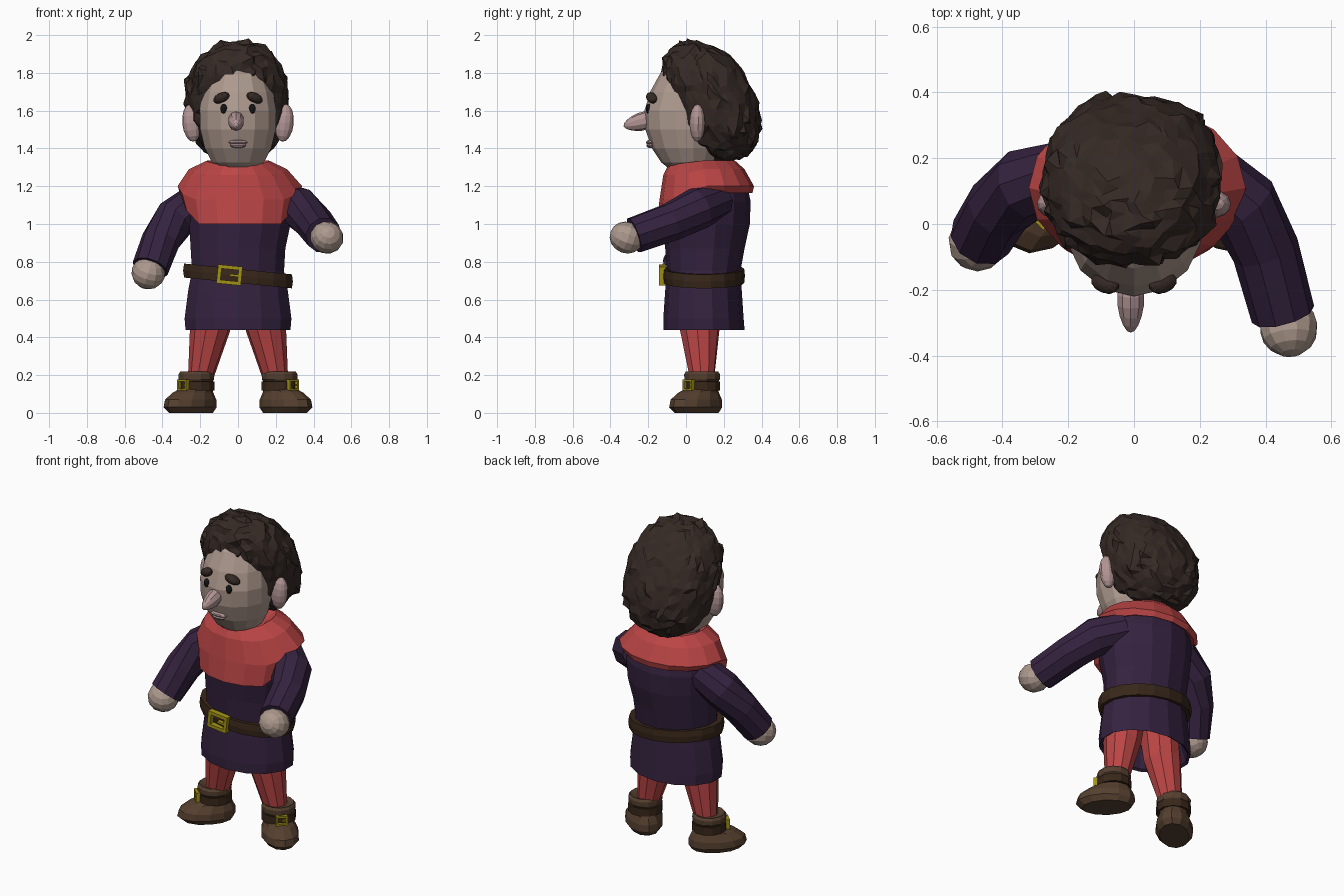
import bpy, bmesh, math, random
from mathutils import Vector, Matrix, Euler

if "Cube" in bpy.data.objects:
    bpy.data.objects.remove(bpy.data.objects["Cube"])

random.seed(4)


def mat(name, rgb):
    m = bpy.data.materials.new(name)
    m.diffuse_color = (*rgb, 1)
    m.use_nodes = True
    m.node_tree.nodes["Principled BSDF"].inputs["Base Color"].default_value = m.diffuse_color
    return m


SKIN = mat("skin", (.42, .32, .27))
PINK = mat("pink_skin", (.45, .30, .30))
HAIR = mat("hair", (.035, .022, .018))
BLACK = mat("black", (.008, .007, .007))
RED = mat("red_cloth", (.50, .06, .06))
PURPLE = mat("purple_cloth", (.035, .016, .05))
BELT = mat("belt_leather", (.04, .02, .01))
SHOE = mat("shoe_leather", (.09, .05, .028))
GOLD = mat("gold", (.36, .29, .008))


def finish(bm, name, material, matrix=None):
    bmesh.ops.recalc_face_normals(bm, faces=bm.faces)
    if matrix:
        bm.transform(matrix)
    me = bpy.data.meshes.new(name)
    bm.to_mesh(me)
    bm.free()
    me.materials.append(material)
    ob = bpy.data.objects.new(name, me)
    bpy.context.collection.objects.link(ob)
    return ob


def skin_rings(bm, rings, cap):
    n = len(rings[0])
    vs = [[bm.verts.new(p) for p in r] for r in rings]
    for a, b in zip(vs, vs[1:]):
        for i in range(n):
            bm.faces.new((a[i], a[(i + 1) % n], b[(i + 1) % n], b[i]))
    if cap:
        bm.faces.new(vs[0])
        bm.faces.new(vs[-1])


def loft(name, rings, material, n=12, cap=True, slope=0, matrix=None):
    """Ring: centre x, half width, front y, back y, front z, (back z)."""
    bm = bmesh.new()
    out = []
    for cx, rx, yf, yb, zf, *zb in rings:
        zb = zb[0] if zb else zf
        pts = []
        for i in range(n):
            a = 2 * math.pi * i / n
            c = math.cos(a)
            x = cx + rx * math.sin(a)
            y = (yf + yb) / 2 - (yb - yf) / 2 * c
            f = min(1, max(0, 1.5 * c))
            pts.append((x, y, zb + (zf - zb) * f + slope * x))
        out.append(pts)
    skin_rings(bm, out, cap)
    return finish(bm, name, material, matrix)


def tube(name, path, material, n=10):
    """Path point: x, y, z, radius."""
    bm = bmesh.new()
    pts = [Vector(p[:3]) for p in path]
    out = []
    for i, p in enumerate(pts):
        d = pts[min(i + 1, len(pts) - 1)] - pts[max(i - 1, 0)]
        q = d.to_track_quat('Z', 'Y')
        r = path[i][3]
        out.append([p + q @ Vector((r * math.cos(t), r * math.sin(t), 0))
                    for t in (2 * math.pi * k / n for k in range(n))])
    skin_rings(bm, out, True)
    return finish(bm, name, material)


def ball(name, loc, rad, material, rot=(0, 0, 0), seg=12, rings=8):
    bm = bmesh.new()
    bmesh.ops.create_uvsphere(bm, u_segments=seg, v_segments=rings, radius=1)
    return finish(bm, name, material, Matrix.LocRotScale(Vector(loc), Euler(rot), Vector(rad)))


def buckle(name, w, h, bar, depth, matrix):
    bm = bmesh.new()
    for x, z, sx, sz in ((0, h / 2, w + bar, bar), (0, -h / 2, w + bar, bar),
                         (-w / 2, 0, bar, h), (w / 2, 0, bar, h), (w * .25, 0, w * .5, bar * .6)):
        bmesh.ops.create_cube(bm, size=1, matrix=Matrix.LocRotScale(
            Vector((x, 0, z)), None, Vector((sx, depth, sz))))
    return finish(bm, name, GOLD, matrix)


# Head and face
loft("head", [(0, .07, -.06, .10, 1.27), (0, .14, -.13, .15, 1.325), (0, .18, -.18, .18, 1.40),
              (0, .205, -.215, .2, 1.50), (0, .208, -.22, .2, 1.60), (0, .19, -.19, .2, 1.70),
              (0, .155, -.135, .18, 1.80), (0, .09, -.07, .14, 1.86)], SKIN, n=14)
bm = bmesh.new()
bmesh.ops.create_uvsphere(bm, u_segments=10, v_segments=8, radius=1)
for v in bm.verts:   # nose narrows towards its tip (+z), then is turned to face forward
    k = 1 - .25 * v.co.z
    v.co.x *= k
    v.co.y *= k
finish(bm, "nose", PINK, Matrix.LocRotScale(
    Vector((-.01, -.245, 1.54)), Euler((math.pi / 2 + .25, 0, 0)), Vector((.042, .048, .088))))
ball("upper_lip", (0, -.19, 1.432), (.055, .022, .013), PINK, seg=10, rings=6)
ball("lower_lip", (0, -.188, 1.416), (.045, .022, .014), PINK, seg=10, rings=6)
for s, side in ((-1, "right"), (1, "left")):
    ball(side + "_eye", (s * .076, -.198, 1.61), (.019, .015, .026), BLACK, seg=10)
    ball(side + "_eyebrow", (s * .088, -.18, 1.668), (.048, .03, .026), HAIR, (0, s * .4, s * .35))
    ball(side + "_ear", (s * .245, .06, 1.535), (.05, .042, .1), PINK, (0, s * .1, s * .1))

# Tousled hair
bm = bmesh.new()
bmesh.ops.create_icosphere(bm, subdivisions=4, radius=1)
for v in bm.verts:
    d = v.co + Vector([random.uniform(-.05, .05) for _ in range(3)])
    d.normalize()
    d /= sum(abs(c) ** 2.3 for c in d) ** (1 / 2.3)
    k = 1 + random.uniform(-.04, .03)
    if random.random() < .1:
        k += random.uniform(.03, .07)
    z = d.z * .315 * k
    shift = -(.33 if z > 0 else .24) * z
    v.co = (-.005 + d.x * .27 * k, .14 + d.y * .235 * k + shift, 1.65 + z)
finish(bm, "hair", HAIR)

# Tunic with open hem
loft("tunic", [(0, .22, -.07, .26, .60), (0, .27, -.105, .295, .45), (0, .285, -.12, .31, .44),
               (0, .29, -.12, .305, .50), (0, .27, -.11, .295, .65), (0, .25, -.10, .288, .75),
               (0, .257, -.11, .31, .87), (.01, .275, -.125, .338, 1.0),
               (.01, .285, -.12, .342, 1.12), (0, .26, -.08, .32, 1.22),
               (0, .14, -.04, .24, 1.29)], PURPLE, n=14)

# Bib collar
loft("collar", [(0, .12, -.04, .20, 1.28, 1.30), (0, .165, -.09, .26, 1.32, 1.335),
                (0, .26, -.12, .31, 1.26, 1.29), (.01, .33, -.14, .36, 1.13, 1.20),
                (.01, .305, -.155, .352, 1.0, 1.165), (.01, .27, -.11, .33, 1.01, 1.18)],
     RED, n=16)

# Slanted belt and buckle
loft("belt", [(0, .24, -.07, .27, .69), (0, .29, -.118, .308, .688), (0, .295, -.122, .312, .725),
              (0, .29, -.118, .308, .762), (0, .24, -.07, .27, .76)],
     BELT, n=18, cap=False, slope=-.1)
buckle("belt_buckle", .11, .08, .02, .035,
       Matrix.Translation((-.045, -.125, .73)) @ Matrix.Rotation(.1, 4, 'Y'))

# Arms and hands
tube("right_sleeve", [(-.20, .155, 1.13, .10), (-.33, .12, 1.03, .112), (-.41, .05, .91, .103),
                      (-.465, -.04, .765, .098)], PURPLE)
ball("right_hand", (-.475, -.055, .74), (.09, .09, .085), SKIN, (.4, .3, 0))
tube("left_sleeve", [(.20, .17, 1.13, .10), (.33, .06, 1.08, .112), (.40, -.08, 1.01, .103),
                     (.453, -.275, .94, .098)], PURPLE)
ball("left_hand", (.47, -.315, .928), (.09, .085, .09), SKIN, (1.2, .3, 0))

# Legs, shoes, straps and buckles, toes turned out
for s, side in ((-1, "right"), (1, "left")):
    tube(side + "_leg", [(s * .12, .07, .62, .115), (s * .148, .072, .45, .108),
                         (s * .2, .085, .18, .066)], RED)
    m = Matrix.Translation((s * .22, .085, 0)) @ Matrix.Rotation(s * math.pi / 4, 4, 'Z')
    loft(side + "_shoe", [(0, .085, -.18, .10, .0), (0, .107, -.215, .12, .03),
                          (0, .104, -.205, .118, .07), (0, .085, -.15, .10, .108),
                          (0, .082, -.088, .088, .13), (0, .085, -.09, .09, .165),
                          (0, .097, -.097, .097, .178), (0, .098, -.098, .098, .205),
                          (0, .088, -.088, .088, .22), (0, .06, -.06, .06, .21)], SHOE, matrix=m)
    loft(side + "_shoe_strap", [(0, .075, -.075, .075, .118), (0, .099, -.099, .099, .118),
                                (0, .099, -.099, .099, .166), (0, .075, -.075, .075, .166)],
         BELT, cap=False, matrix=m)
    buckle(side + "_shoe_buckle", .056, .048, .012, .025, m @ Matrix.Translation((0, -.1, .148)))
